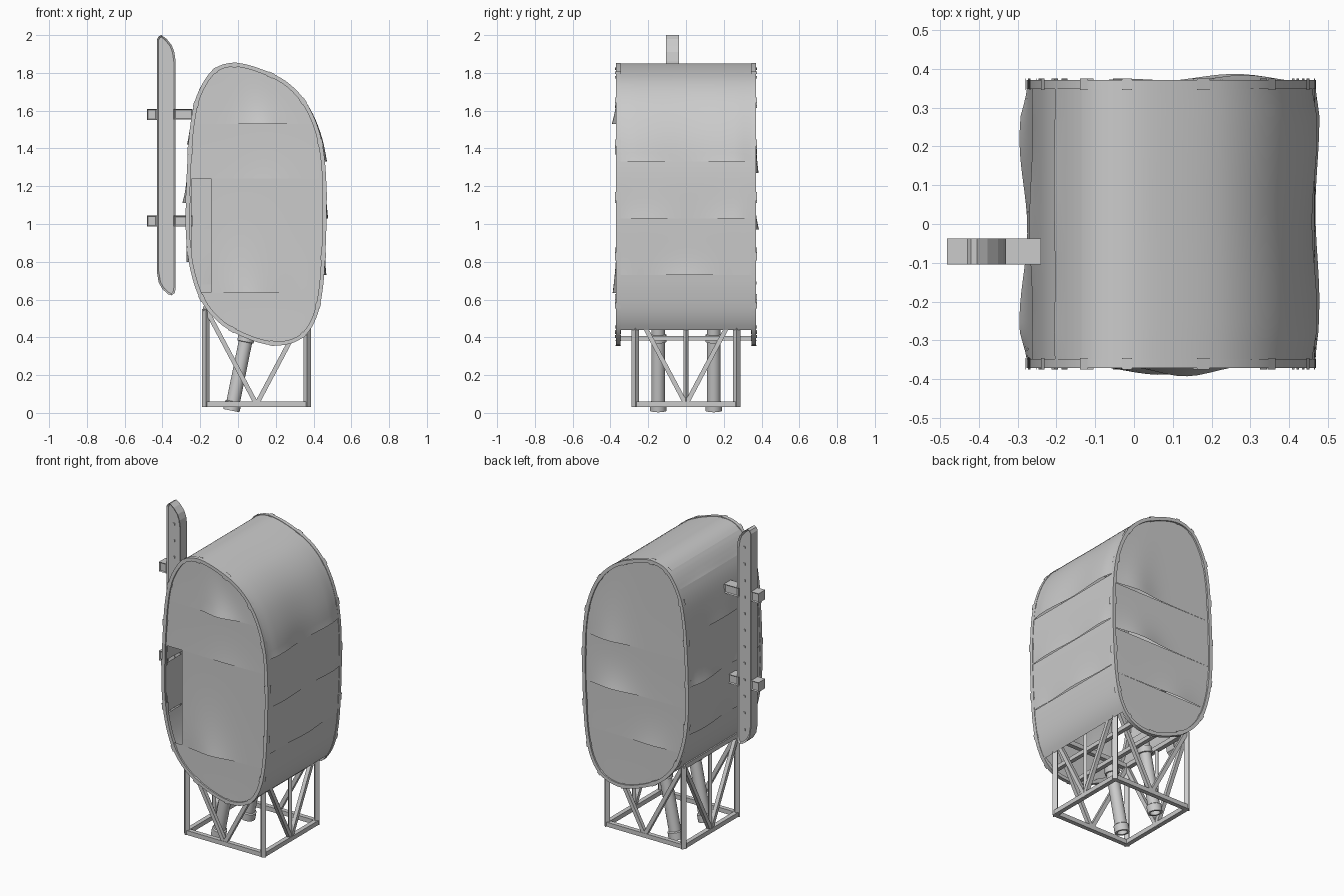
import bpy, bmesh, math
from mathutils import Vector

if "Cube" in bpy.data.objects:
    bpy.data.objects.remove(bpy.data.objects["Cube"])

def finish(name, bm, smooth=False):
    bmesh.ops.recalc_face_normals(bm, faces=bm.faces)
    me = bpy.data.meshes.new(name)
    bm.to_mesh(me); bm.free()
    ob = bpy.data.objects.new(name, me)
    bpy.context.collection.objects.link(ob)
    if smooth:
        bpy.ops.object.select_all(action='DESELECT')
        ob.select_set(True)
        bpy.context.view_layer.objects.active = ob
        bpy.ops.object.shade_smooth_by_angle(angle=math.radians(35))
    return ob

def grid(bm, rows):
    vs = [[bm.verts.new(p) for p in r] for r in rows]
    for a, b in zip(vs, vs[1:]):
        for i in range(len(a) - 1):
            bm.faces.new((a[i], a[i + 1], b[i + 1], b[i]))

# Body outline in x, z (clockwise from the top)
KEYS = [(-.03, 1.85), (.10, 1.825), (.25, 1.755), (.36, 1.64), (.43, 1.48), (.46, 1.3), (.466, 1.08),
        (.46, .85), (.445, .65), (.41, .5), (.34, .4), (.22, .36), (.08, .385), (-.08, .465), (-.19, .59),
        (-.25, .76), (-.273, .95), (-.272, 1.15), (-.265, 1.33), (-.25, 1.52), (-.215, 1.68), (-.135, 1.81)]
n = len(KEYS)
OUT = []
for i in range(n):
    a, b, c, d = (Vector(KEYS[(i + k) % n]) for k in (-1, 0, 1, 2))
    for s in range(5):
        t = s / 5
        OUT.append(.5 * (2*b + (c - a)*t + (2*a - 5*b + 4*c - d)*t*t + (3*b - a - 3*c + d)*t**3))
ZLO, ZHI = min(p.y for p in OUT) + .0005, max(p.y for p in OUT) - .0005

def span(z):
    z = min(max(z, ZLO), ZHI)
    xs = []
    for p, q in zip(OUT, OUT[1:] + OUT[:1]):
        if (p.y - z) * (q.y - z) <= 0 and p.y != q.y:
            xs.append(p.x + (q.x - p.x) * (z - p.y) / (q.y - p.y))
    return min(xs), max(xs)

def normal(i):
    d = OUT[(i + 1) % len(OUT)] - OUT[i - 1]
    return Vector((-d.y, d.x)).normalized()

# End walls: overlapping plates whose lower edges are bent outwards
def end_wall(name, side, seams, door=False):
    bm = bmesh.new()
    top = ZHI
    for z0, amp, cen, wid in seams:
        rows = []
        for j in range(17):
            f = j / 16
            if top == ZHI: g = 1 - math.cos(f * math.pi / 2)
            elif z0 == ZLO: g = math.sin(f * math.pi / 2)
            else: g = f
            z = top + (z0 - top) * g
            l, r = span(z)
            row = []
            for i in range(25):
                u = i / 24
                lift = (.002 + amp * math.exp(-((u - cen) / wid) ** 2)) * math.sin(math.pi * u) ** .5 if 0 < i < 24 else 0
                row.append((l + (r - l) * u, side * (.361 + lift * g ** 3), z))
            rows.append(row)
        grid(bm, rows)
        top = z0
    if door:
        for co, no in (((-.247, 0, 0), (1, 0, 0)), ((-.14, 0, 0), (1, 0, 0)),
                       ((0, 0, .64), (0, 0, 1)), ((0, 0, 1.239), (0, 0, 1))):
            bmesh.ops.bisect_plane(bm, geom=bm.verts[:] + bm.edges[:] + bm.faces[:], plane_co=co, plane_no=no)
        cut = []
        for f in bm.faces:
            c = f.calc_center_median()
            if -.247 < c.x < -.14 and .64 < c.z < 1.239:
                cut.append(f)
        bmesh.ops.delete(bm, geom=cut, context='FACES')
    finish(name, bm, True)

end_wall("front_wall", -1, [(1.53, .03, .58, .16), (1.24, .006, .6, .2), (.635, .026, .42, .2), (ZLO, 0, .5, 1)], True)
end_wall("back_wall", 1, [(1.27, .026, .78, .17), (.97, .028, .75, .2), (.68, .012, .3, .2), (ZLO, 0, .5, 1)])

# Wraparound shell: overlapping plates, open underneath
def shell_plate(bm, pts, amp, phase):
    rows = []
    for j, p in enumerate(pts):
        d = pts[min(j + 1, len(pts) - 1)] - pts[max(j - 1, 0)]
        nr = Vector((-d.y, d.x)).normalized()
        if nr.dot(p - Vector((.1, 1.1))) < 0: nr = -nr
        f = (j / (len(pts) - 1)) ** 4
        row = []
        for i in range(29):
            y = -.355 + .71 * i / 28
            w = .5 + .5 * math.cos((y - phase) * 2 * math.pi / .47)
            q = p + nr * f * (.002 + amp * w * min(1, (.355 - abs(y)) * 14))
            row.append((q.x, y, q.y))
        rows.append(row)
    grid(bm, rows)

def side_pts(k, z1, z0, m=12):
    out = []
    for j in range(m + 1):
        z = z1 + (z0 - z1) * j / m
        out.append(Vector((span(z)[k], z)))
    return out

bm = bmesh.new()
roof = [p for p in OUT[-5:] + OUT[:25] if p.x < 0 or p.y > 1.335] + [Vector((span(1.33)[1], 1.33))]
shell_plate(bm, roof, .013, .24)
for k, seams in ((1, [(1.33, 0, 0), (1.03, .010, -.2), (.73, .013, .02), (.44, 0, 0)]),
                 (0, [(1.81, 0, 0), (1.71, .003, .1), (1.42, .008, .0), (1.11, .02, -.25), (.8, .012, .2), (.54, 0, 0)])):
    for (z1, _, _), (z0, amp, ph) in zip(seams, seams[1:]):
        shell_plate(bm, side_pts(k, z1, z0), amp, ph)
finish("side_shell", bm, True)

def box(bm, lo, hi):
    r = bmesh.ops.create_cube(bm, size=1)
    for v in r['verts']:
        v.co = Vector([l + (h - l) * (c + .5) for l, h, c in zip(lo, hi, v.co)])

# Edge rims with small joint clips
def ring(bm, idx, y0, y1, o, w):
    rows = []
    for i in idx:
        p, nr = OUT[i % len(OUT)], normal(i % len(OUT))
        a, b = p + nr * o, p - nr * w
        sec = [(a.x, y0, a.y), (a.x, y1, a.y), (b.x, y1, b.y), (b.x, y0, b.y)]
        rows.append(sec + sec[:1])
    grid(bm, rows)
for name, s in (("front_rim", -1), ("back_rim", 1)):
    bm = bmesh.new()
    N = len(OUT)
    ring(bm, range(N + 1), s * .348, s * .371, .003, .018)
    for i in range(0, N, 7):
        ring(bm, (i, i + 1), s * .345, s * .375, .006, .021)
    bmesh.ops.remove_doubles(bm, verts=bm.verts, dist=.0001)
    finish(name, bm, True)

# Truss stand
def beam(bm, a, b, w=.028):
    a, b = Vector(a), Vector(b)
    d = b - a
    r = bmesh.ops.create_cube(bm, size=1)
    ax = d.normalized()
    u = ax.orthogonal() if abs(ax.z) > .999 else ax.cross(Vector((0, 0, 1)))
    u.normalize()
    v2 = ax.cross(u)
    for v in r['verts']:
        c = v.co.copy()
        v.co = (a + b) / 2 + d * c.z + (u * c.x + v2 * c.y) * w

bm = bmesh.new()
X0, X1, Y, ZB, ZT = -.17, .366, .268, .045, .55
corners = [(X0, -Y), (X1, -Y), (X1, Y), (X0, Y)]
for p, q in zip(corners, corners[1:] + corners[:1]):
    m = ((p[0] + q[0]) / 2, (p[1] + q[1]) / 2)
    beam(bm, (*p, .03), (*p, ZT))
    beam(bm, (*p, ZB), (*q, ZB))
    beam(bm, (*p, ZT), (*q, ZT))
    beam(bm, (*m, .03), (*m, ZT), .02)if p[0] == q[0] else None
    for e in (p, q):
        beam(bm, (*m, ZB), (*e, ZT), .024)
finish("truss_stand", bm)

# Floor cross bars between the end walls
bm = bmesh.new()
for x in (.12, .3):
    beam(bm, (x, -.355, .395), (x, .355, .395), .026)
finish("floor_bars", bm)

# Tilted drain pipes with collars and open lower ends
def pipe(name, y):
    bm = bmesh.new()
    base, ax = Vector((-.035, y, .012)), Vector((.2, 0, .98)).normalized()
    u, v = Vector((0, 1, 0)), ax.cross(Vector((0, 1, 0)))
    rows = []
    for h, r in ((.1, .001), (.1, .03), (0, .03), (0, .044), (.045, .044), (.05, .036), (.37, .036),
                 (.372, .044), (.41, .044), (.412, .036), (.45, .036), (.45, .001)):
        rows.append([base + ax * h + (u * math.cos(t) + v * math.sin(t)) * r
                     for t in [2 * math.pi * i / 20 for i in range(21)]])
    grid(bm, rows)
    bmesh.ops.remove_doubles(bm, verts=bm.verts, dist=.0003)
    finish(name, bm, True)
pipe("drain_pipe_front", -.147)
pipe("drain_pipe_back", .147)

# Side board and brackets: extruded outlines with recessed faces
def recessed(bm, outline, y0, y1, inset=.01, depth=.008):
    lo = [bm.verts.new((x, y0, z)) for x, z in outline]
    hi = [bm.verts.new((x, y1, z)) for x, z in outline]
    caps = [bm.faces.new(lo), bm.faces.new(hi[::-1])]
    for i in range(len(lo)):
        j = (i + 1) % len(lo)
        bm.faces.new((lo[i], hi[i], hi[j], lo[j]))
    bmesh.ops.recalc_face_normals(bm, faces=bm.faces)
    for f in caps:
        bmesh.ops.inset_region(bm, faces=[f], thickness=inset)
        for v in f.verts:
            v.co.y += depth if v.co.y < (y0 + y1) / 2 else -depth

bm = bmesh.new()
recessed(bm, [(-.43, 1.975), (-.42, 1.993), (-.405, 2.0), (-.378, 1.98), (-.35, 1.945), (-.337, 1.91), (-.33, 1.86),
              (-.33, .66), (-.335, .635), (-.35, .622), (-.37, .628), (-.4, .655), (-.42, .69), (-.43, .75)], -.105, -.038)
finish("side_board", bm)
bm = bmesh.new()
for i in range(12):
    z = .72 + i * .105
    for y in (-.099, -.046):
        box(bm, (-.386, y - .002, z - .006), (-.374, y + .004, z + .006))
finish("board_rivets", bm)
for name, z in (("upper_bracket", 1.58), ("lower_bracket", 1.016)):
    bm = bmesh.new()
    for x0, x1, h in ((-.482, -.43, .03), (-.342, -.24, .028)):
        recessed(bm, [(x0, z - h), (x1, z - h), (x1, z + h), (x0, z + h)], -.105, -.038, .008, .006)
    finish(name, bm)
